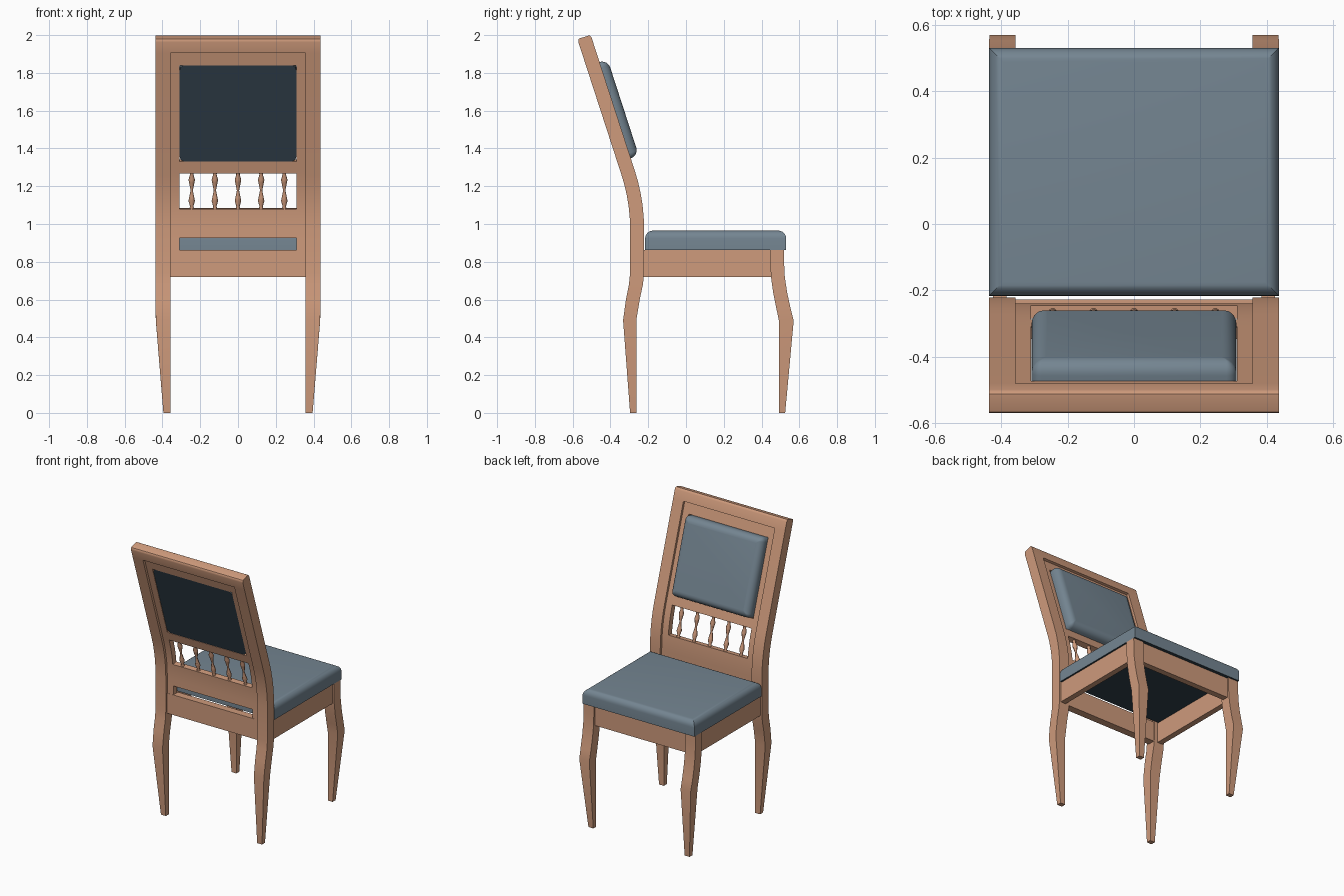
import bpy, bmesh, math
from mathutils import Matrix, Vector

if "Cube" in bpy.data.objects:
    bpy.data.objects.remove(bpy.data.objects["Cube"])


def material(name, rgb):
    m = bpy.data.materials.new(name)
    m.diffuse_color = (*rgb, 1)
    m.use_nodes = True
    m.node_tree.nodes["Principled BSDF"].inputs["Base Color"].default_value = m.diffuse_color
    return m


WOOD = material("warm wood", (0.62, 0.325, 0.20))
SLATE = material("slate upholstery", (0.175, 0.235, 0.285))
DARK = material("dark backing", (0.03, 0.05, 0.07))


def finish(bm, name, mats):
    loose = [v for v in bm.verts if not v.link_faces]
    bmesh.ops.delete(bm, geom=loose, context='VERTS')
    bmesh.ops.recalc_face_normals(bm, faces=bm.faces)
    mesh = bpy.data.meshes.new(name)
    bm.to_mesh(mesh)
    bm.free()
    for m in mats:
        mesh.materials.append(m)
    ob = bpy.data.objects.new(name, mesh)
    bpy.context.collection.objects.link(ob)
    bpy.ops.object.select_all(action='DESELECT')
    ob.select_set(True)
    bpy.context.view_layer.objects.active = ob
    bpy.ops.object.shade_smooth_by_angle(angle=math.radians(30))
    return ob


# Centre line of the raked back: vertical, then an arc, then straight
R, LEAN, Y0, Z0 = 0.95, 0.314, -0.259, 0.975


def back(z, t):
    """(y, z) point on the back: height z on the centre line, t in front of it."""
    bend = Z0 + R * math.sin(LEAN)
    if z <= Z0:
        a, y = 0, Y0
    elif z < bend:
        a = math.asin((z - Z0) / R)
        y = Y0 - R * (1 - math.cos(a))
    else:
        a = LEAN
        y = Y0 - R * (1 - math.cos(a)) - (z - bend) * math.tan(a)
    return y + t * math.cos(a), z + t * math.sin(a)


def slab(name, rows, solid):
    """Rows of (rear yz, front yz, x columns); solid(i, j) says which cells are filled."""
    bm = bmesh.new()
    v = [[[bm.verts.new((x, *p)) for p in (rear, front)] for x in xs] for rear, front, xs in rows]
    ni, nj = len(rows) - 1, len(rows[0][2]) - 1

    def full(i, j):
        return 0 <= i < ni and 0 <= j < nj and solid(i, j)

    for i in range(ni):
        for j in range(nj):
            if not full(i, j):
                continue
            a, b, c, d = v[i][j], v[i][j + 1], v[i + 1][j + 1], v[i + 1][j]
            for k in (0, 1):
                bm.faces.new((a[k], b[k], c[k], d[k]))
            for p, q, n in ((a, b, (i - 1, j)), (b, c, (i, j + 1)), (c, d, (i + 1, j)), (d, a, (i, j - 1))):
                if not full(*n):
                    bm.faces.new((p[0], q[0], q[1], p[1]))
    return finish(bm, name, [WOOD])


def box(name, x0, x1, y0, y1, z0, z1):
    slab(name, [((y0, z), (y1, z), (x0, x1)) for z in (z0, z1)], lambda i, j: True)


# Back frame: both rear legs, posts and the top rail in one piece
HALF, RAIL, TOP = 0.037, 1.916, 1.990
rows = []
for z, rear, front, xo in ((0, -.296, -.263, .395), (.49, -.333, -.263, .435),
                           (.6, -.318, -.245, .437), (.68, -.302, -.228, .437)):
    rows.append(((rear, z), (front, z), (-xo, -.357, .357, xo)))
stations = [(z, HALF) for z in (.74, .975, 1.035, 1.095, 1.155, 1.215, 1.27, RAIL, TOP - .016)]
stations += [(TOP - .006, HALF - .003), (TOP - .001, HALF - .008), (TOP, HALF - .015)]
for z, t in stations:
    rows.append((back(z, -t), back(z, t), (-.437, -.357, .357, .437)))
rail_row = 4 + [z for z, t in stations].index(RAIL)
slab("back_frame", rows, lambda i, j: j != 1 or i >= rail_row)

# Recessed back panel with a low slot, a spindle window and a cushion opening
PANEL = 0.02
zs = [.86, .925, .975, 1.03, 1.082, 1.13, 1.18, 1.23, 1.274, 1.336, 1.846, RAIL + .01]
holes = ((.86, .925), (1.082, 1.274), (1.336, 1.846))
slab("back_panel", [(back(z, -PANEL), back(z, PANEL), (-.358, -.31, .31, .358)) for z in zs],
     lambda i, j: j != 1 or not any(a <= zs[i] < b for a, b in holes))

# Turned spindles in the window
lo, hi = (Vector((0, *back(z, 0))) for z in (1.078, 1.278))
turning = ((0, .013), (.08, .009), (.22, .017), (.3, .014), (.5, .006),
           (.7, .014), (.78, .017), (.92, .009), (1, .013))
for n in range(5):
    bm = bmesh.new()
    rings = []
    for f, r in turning:
        c = lo.lerp(hi, f) + Vector(((n - 2) * .1225, 0, 0))
        rings.append([bm.verts.new(c + Vector((r * math.cos(k * math.pi / 6), r * math.sin(k * math.pi / 6), 0)))
                      for k in range(12)])
    for p, q in zip(rings, rings[1:]):
        for k in range(12):
            bm.faces.new((p[k], p[k - 1], q[k - 1], q[k]))
    bm.faces.new(rings[0])
    bm.faces.new(rings[-1])
    finish(bm, f"spindle_{n + 1}", [WOOD])

# Front legs with a knee
leg = ((0, .492, .525, .395), (.487, .492, .57, .435), (.56, .477, .552, .437), (.64, .461, .535, .437),
       (.72, .45, .523, .437), (.8, .446, .519, .437), (.862, .445, .518, .437))
for side, s in (("left", -1), ("right", 1)):
    slab(f"front_leg_{side}", [((a, z), (b, z), (s * .357, s * xo)) for z, a, b, xo in leg], lambda i, j: True)
    # Side aprons
    box(f"side_apron_{side}", s * .385, s * .425, -.224, .452, .72, .862)

# Front and rear aprons
box("front_apron", -.358, .358, .465, .507, .72, .862)
box("rear_apron", -.358, .358, -.28, -.227, .72, .862)


def cushion(name, w, h, t, bevel, corner, matrix):
    """Pad on local z = 0 with rounded top edges and a dark underside."""
    bm = bmesh.new()
    levels = [(0, 0)] + [(bevel * (1 - math.cos(a)), t - bevel + bevel * math.sin(a))
                         for a in (k * math.pi / 12 for k in range(7))]
    rings = []
    for d, z in levels:
        r = max(corner - d, .002) if corner else 0
        ring = []
        for q, (sx, sy) in enumerate(((1, 1), (-1, 1), (-1, -1), (1, -1))):
            for k in range(6 if corner else 1):
                a = (q + k / 5) * math.pi / 2
                ring.append(bm.verts.new((sx * (w / 2 - d - r) + r * math.cos(a),
                                          sy * (h / 2 - d - r) + r * math.sin(a), z)))
        rings.append(ring)
    for p, q in zip(rings, rings[1:]):
        for k in range(len(p)):
            bm.faces.new((p[k - 1], p[k], q[k], q[k - 1]))
    bm.faces.new(rings[-1])
    bm.faces.new(rings[0]).material_index = 1
    bmesh.ops.transform(bm, matrix=matrix, verts=bm.verts)
    finish(bm, name, [SLATE, DARK])


# Seat cushion
cushion("seat_cushion", .874, .747, .103, .042, 0, Matrix.Translation((0, .157, .862)))

# Back cushion, leaning with the panel and filling its opening
tilt = Matrix.Rotation(LEAN - math.pi / 2, 4, 'X')
centre = Matrix.Translation((0, *back((1.336 + 1.846) / 2, -.018)))
cushion("back_cushion", .618, .51 / math.cos(LEAN), .1, .045, .03, centre @ tilt)
